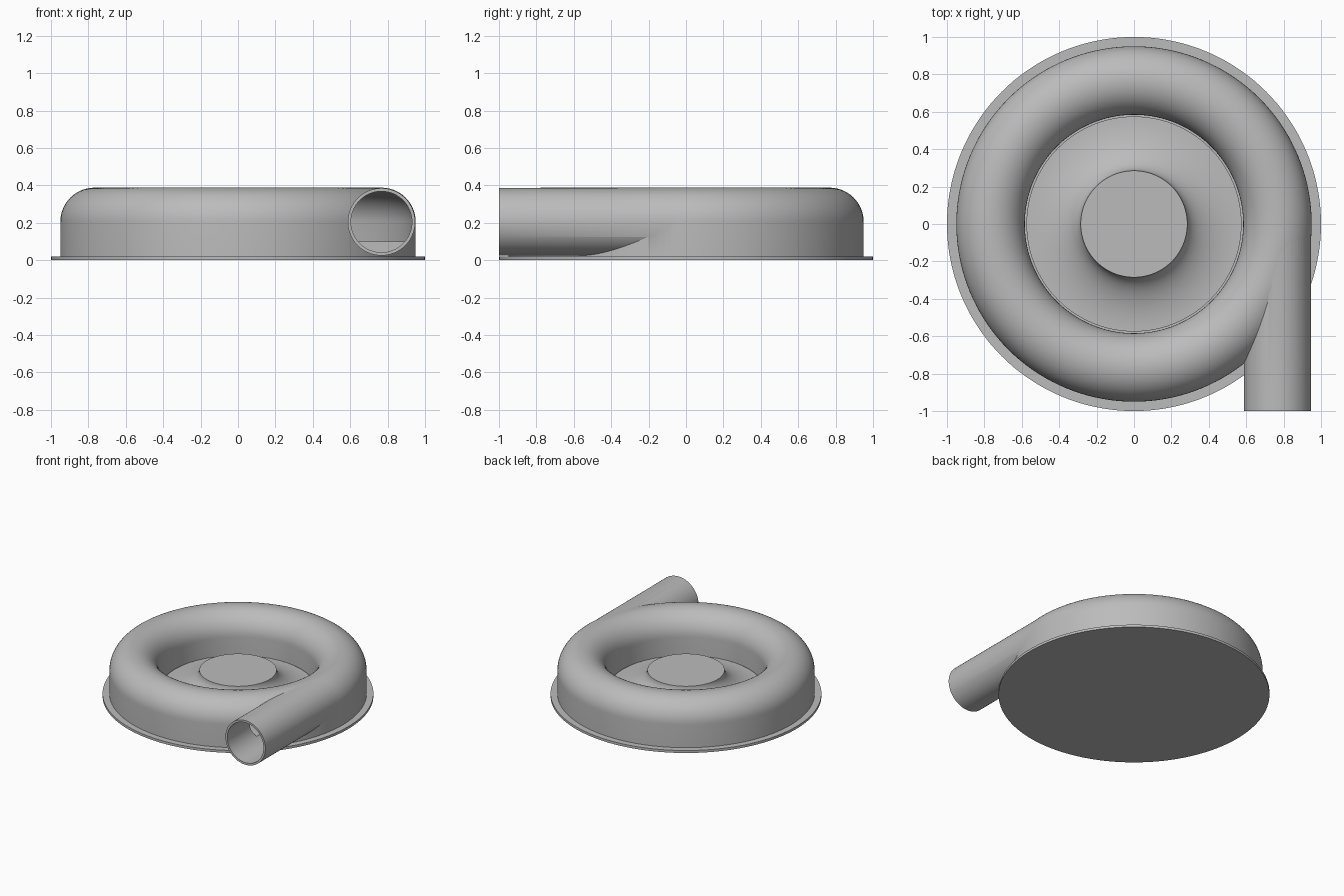
import bpy, math
from mathutils import Matrix, Vector

if "Cube" in bpy.data.objects:
    bpy.data.objects.remove(bpy.data.objects["Cube"], do_unlink=True)

metal = bpy.data.materials.new("plain_grey")
metal.use_nodes = True
grey = (0.5, 0.5, 0.5, 1)
metal.diffuse_color = grey
metal.node_tree.nodes["Principled BSDF"].inputs["Base Color"].default_value = grey

SEGMENTS = 144
DUCT_R, DUCT_Z = 0.767, 0.205     # centre line of the ring duct


def lathe(name, profile):
    """Revolve a closed (radius, z) loop; points on the axis become poles."""
    verts, rings = [], []
    for r, z in profile:
        count = SEGMENTS if r > 0 else 1
        start = len(verts)
        for i in range(count):
            a = math.tau * i / SEGMENTS
            verts.append((r * math.cos(a), r * math.sin(a), z))
        rings.append([start + i % count for i in range(SEGMENTS + 1)])
    faces = []
    for k, lower in enumerate(rings):
        upper = rings[(k + 1) % len(rings)]
        for i in range(SEGMENTS):
            quad = (lower[i], lower[i + 1], upper[i + 1], upper[i])
            face = list(dict.fromkeys(quad))
            if len(face) > 2:
                faces.append(face)
    mesh = bpy.data.meshes.new(name)
    mesh.from_pydata(verts, [], faces)
    mesh.materials.append(metal)
    obj = bpy.data.objects.new(name, mesh)
    bpy.context.collection.objects.link(obj)
    return obj


def cylinder_y(name, radius, y0, y1):
    """Cylinder along y on the outlet axis."""
    bpy.ops.mesh.primitive_cylinder_add(vertices=96, radius=radius, depth=y1 - y0)
    obj = bpy.context.object
    obj.name = name
    turn = Matrix.Rotation(math.pi / 2, 4, 'X')
    move = Matrix.Translation(Vector((DUCT_R, (y0 + y1) / 2, DUCT_Z)))
    obj.data.transform(move @ turn)
    obj.data.materials.append(metal)
    return obj


def arch(radius, floor):
    """Duct section: round crown on straight walls, counter-clockwise."""
    steps = 28
    crown = [(DUCT_R + radius * math.cos(math.pi * i / steps),
              DUCT_Z + radius * math.sin(math.pi * i / steps))
             for i in range(steps + 1)]
    return [(DUCT_R - radius, floor), (DUCT_R + radius, floor)] + crown


def activate(obj):
    bpy.ops.object.select_all(action='DESELECT')
    obj.select_set(True)
    bpy.context.view_layer.objects.active = obj


def combine(obj, tool, operation):
    activate(obj)
    mod = obj.modifiers.new("combine", 'BOOLEAN')
    mod.operation = operation
    mod.solver = 'EXACT'
    mod.object = tool
    bpy.ops.object.modifier_apply(modifier=mod.name)
    bpy.data.objects.remove(tool, do_unlink=True)


def fix_normals(obj):
    activate(obj)
    bpy.ops.object.mode_set(mode='EDIT')
    bpy.ops.mesh.select_all(action='SELECT')
    bpy.ops.mesh.normals_make_consistent(inside=False)
    bpy.ops.object.mode_set(mode='OBJECT')


# Ring housing with a tangential outlet pipe, both hollow
housing = lathe("ring_housing", arch(0.183, 0.01))
cavity = lathe("duct_cavity", arch(0.166, 0.1))
for part in (housing, cavity):
    fix_normals(part)
combine(housing, cylinder_y("outlet_pipe", 0.18, -1, 0), 'UNION')
combine(housing, cavity, 'DIFFERENCE')
combine(housing, cylinder_y("outlet_bore", 0.163, -1.1, 0.01), 'DIFFERENCE')

# Base flange
base = lathe("base_flange", [(0, 0), (1, 0), (1, 0.02), (0, 0.02)])

# Hub with a concave flare running out to the ring
flare = [(0.575 - 0.29 * math.cos(t), 0.21 - 0.15 * math.sin(t))
         for t in (math.pi / 2 * i / 20 for i in range(20, -1, -1))]
hub = lathe("center_hub", [(0, 0.01), (0.575, 0.01)] + flare + [(0, 0.21)])

for part in (base, hub):
    fix_normals(part)
for part in (housing, base, hub):
    activate(part)
    bpy.ops.object.shade_smooth_by_angle(angle=math.radians(30))
